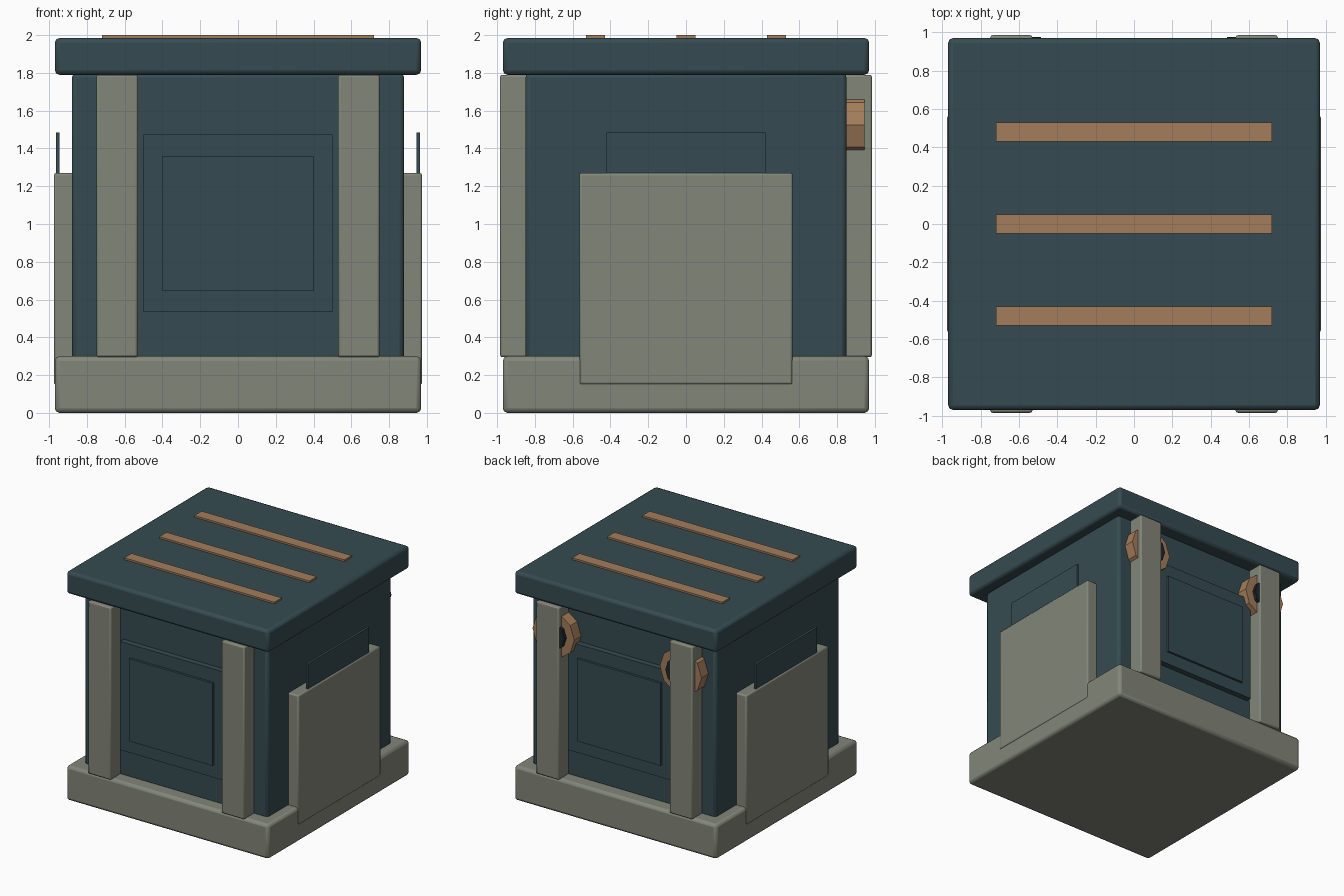
import bpy
import math

cube = bpy.data.objects.get("Cube")
if cube:
    bpy.data.objects.remove(cube, do_unlink=True)


def material(name, rgb):
    m = bpy.data.materials.new(name)
    m.use_nodes = True
    m.diffuse_color = (*rgb, 1)
    m.node_tree.nodes["Principled BSDF"].inputs["Base Color"].default_value = (*rgb, 1)
    return m


teal = material("dark_teal_paint", (0.036, 0.071, 0.082))
stone = material("grey_stone", (0.225, 0.24, 0.19))
copper = material("copper", (0.37, 0.205, 0.105))
dark = material("dark_lens", (0.013, 0.019, 0.023))


def finish(obj, name, mat, bevel):
    obj.name = name
    obj.data.materials.append(mat)
    if bevel:
        mod = obj.modifiers.new("soft_edges", "BEVEL")
        mod.width = bevel
        mod.segments = 2
        bpy.ops.object.shade_smooth_by_angle(angle=math.radians(30))
    return obj


def box(name, mat, x, y, z, bevel=0.0):
    """Box from (low, high) ranges on each axis."""
    spans = (x, y, z)
    bpy.ops.mesh.primitive_cube_add(size=1, location=[sum(s) / 2 for s in spans])
    obj = bpy.context.object
    obj.scale = [s[1] - s[0] for s in spans]
    bpy.ops.object.transform_apply(location=False, rotation=False, scale=True)
    return finish(obj, name, mat, bevel)


def disc(name, mat, x, z, radius, y):
    """Ten-sided drum facing the back, with a corner pointing sideways."""
    bpy.ops.mesh.primitive_cylinder_add(
        vertices=10, radius=radius, depth=y[1] - y[0],
        location=(x, sum(y) / 2, z), rotation=(math.pi / 2, math.pi / 10, 0))
    return finish(bpy.context.object, name, mat, 0)


def span(side, a, b):
    return tuple(sorted((side * a, side * b)))


# Main masses
box("base_slab", stone, (-0.97, 0.97), (-0.97, 0.97), (0, 0.3), 0.025)
box("body", teal, (-0.88, 0.88), (-0.85, 0.85), (0.28, 1.8), 0.025)
box("roof_slab", teal, (-0.97, 0.97), (-0.97, 0.97), (1.79, 1.985), 0.025)

# Copper strips on the roof
for i, y in enumerate((-0.48, 0, 0.48)):
    box(f"roof_strip_{i + 1}", copper, (-0.72, 0.72), (y - 0.05, y + 0.05), (1.975, 2.0))

# Posts and raised panels on front and back
for face, fy in (("front", -1), ("back", 1)):
    for side, sx in (("left", 1), ("right", -1)):
        box(f"{face}_{side}_post", stone, span(sx, 0.53, 0.75),
            span(fy, 0.8, 0.985), (0.295, 1.79), 0.012)
    box(f"{face}_panel", teal, (-0.5, 0.5), span(fy, 0.83, 0.9), (0.535, 1.475))
    box(f"{face}_inner_panel", teal, (-0.4, 0.4), span(fy, 0.88, 0.92), (0.645, 1.36))

# Side buttresses with a thin plate rising from each, and round lamps at the back
for side, sx in (("left", 1), ("right", -1)):
    box(f"{side}_buttress", stone, span(sx, 0.86, 0.975), (-0.565, 0.565), (0.15, 1.27), 0.012)
    box(f"{side}_plate", teal, span(sx, 0.944, 0.964), (-0.42, 0.42), (1.2, 1.485))
    disc(f"{side}_lamp_rim", copper, sx * 0.61, 1.525, 0.2, (0.83, 0.945))
    disc(f"{side}_lamp_lens", dark, sx * 0.61, 1.525, 0.126, (0.9, 0.975))
